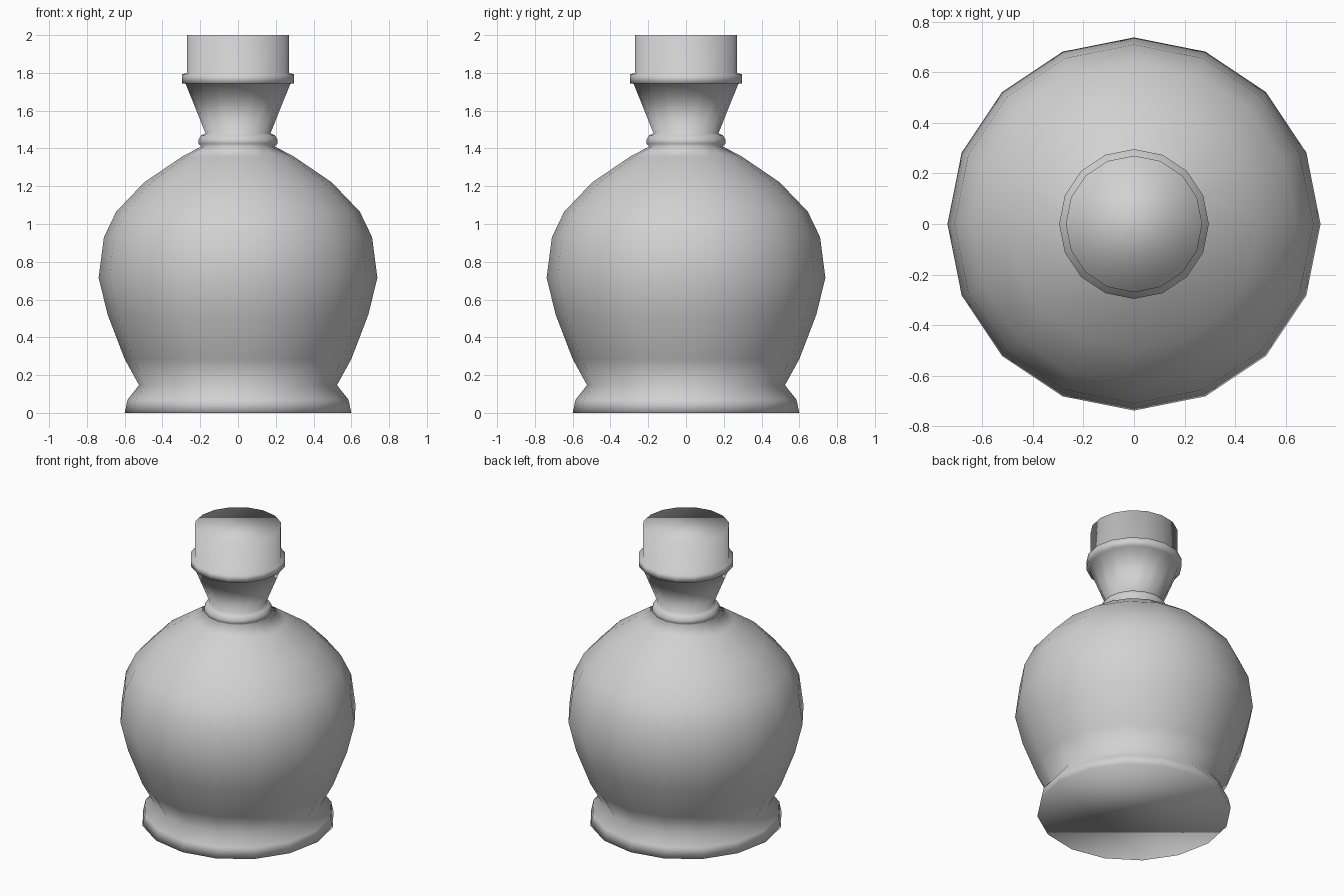
import bpy
import bmesh
from math import cos, sin, pi

cube = bpy.data.objects.get("Cube")
if cube:
    bpy.data.objects.remove(cube, do_unlink=True)

SIDES = 16

# One plain grey for the whole bottle
grey = bpy.data.materials.new("light grey")
grey.use_nodes = True
colour = (0.64, 0.64, 0.64, 1)
grey.diffuse_color = colour
grey.node_tree.nodes["Principled BSDF"].inputs["Base Color"].default_value = colour

# Profile as (radius, height), bottom to top
foot = [(0.60, 0), (0.585, 0.07), (0.524, 0.147)]
belly = [(0.60, 0.285), (0.69, 0.52), (0.738, 0.715), (0.71, 0.93),
         (0.645, 1.065), (0.497, 1.22), (0.296, 1.357), (0.195, 1.41)]
collar = [(0.21, 1.425), (0.21, 1.445), (0.195, 1.47), (0.172, 1.48)]
neck = [(0.277, 1.742)]
lip = [(0.296, 1.745), (0.296, 1.792), (0.27, 1.80)]
stopper = [(0.27, 2.0)]


def lathe(name, profile):
    """Turn a profile about z and close both ends."""
    bm = bmesh.new()
    rings = [[bm.verts.new((r * cos(2 * pi * i / SIDES), r * sin(2 * pi * i / SIDES), z))
              for i in range(SIDES)] for r, z in profile]
    for low, high in zip(rings, rings[1:]):
        for i in range(SIDES):
            j = (i + 1) % SIDES
            bm.faces.new((low[i], low[j], high[j], high[i]))
    bm.faces.new(rings[0][::-1])
    bm.faces.new(rings[-1])
    for face in bm.faces:
        face.smooth = True
    mesh = bpy.data.meshes.new(name)
    bm.to_mesh(mesh)
    bm.free()
    mesh.materials.append(grey)
    obj = bpy.data.objects.new(name, mesh)
    bpy.context.collection.objects.link(obj)
    return obj


# Foot, belly, neck and stopper share one smooth skin
lathe("bottle", foot + belly + collar + neck + lip + stopper)
